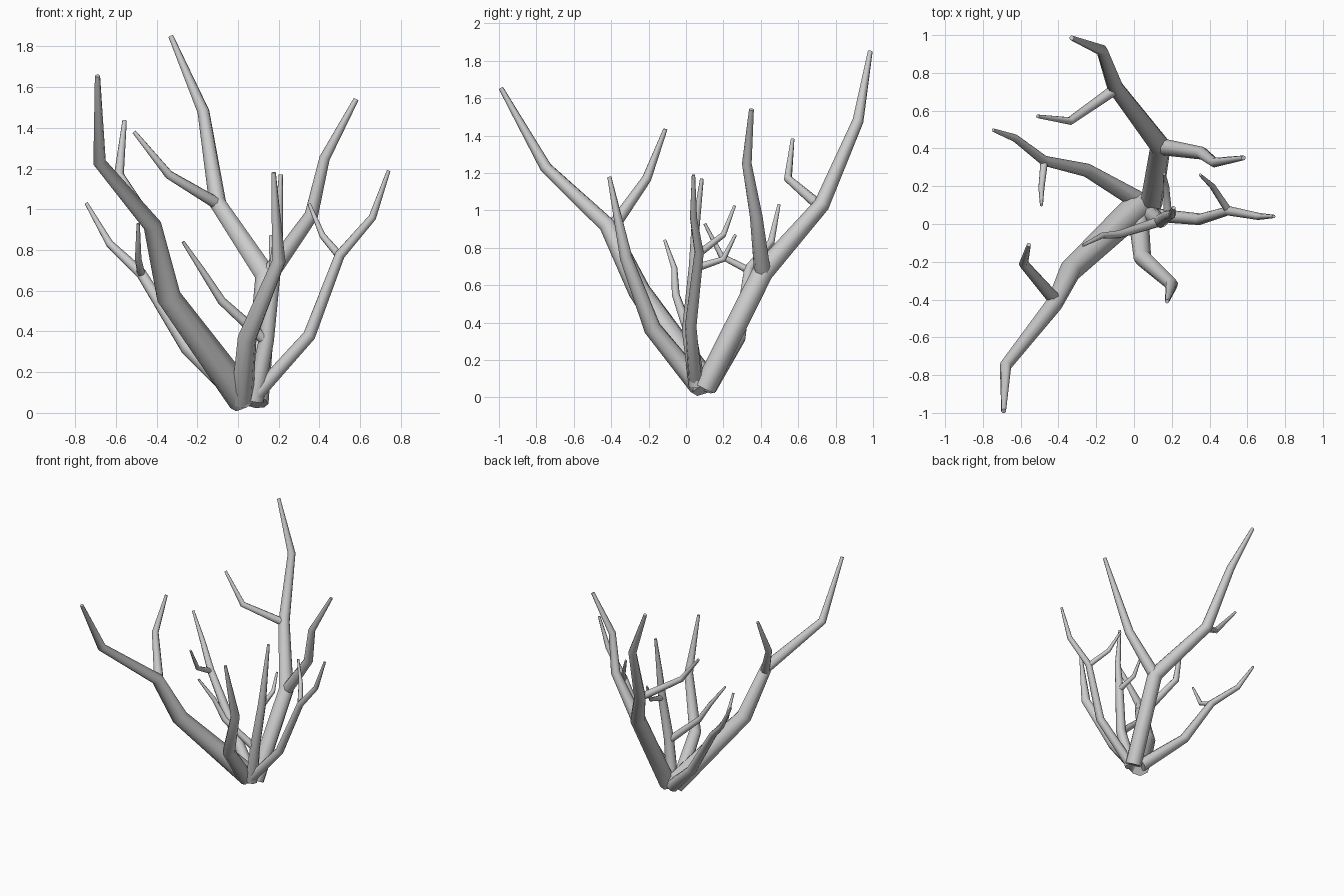
import bpy, bmesh, math
from mathutils import Vector

SIDES = 8

def branch(name, pts):
    """Tapered tube through points (x, y, z, radius), capped at both ends."""
    P = [Vector(p[:3]) for p in pts]
    R = [p[3] for p in pts]
    bm = bmesh.new()
    rings = []
    side = None
    for i, p in enumerate(P):
        a = (p - P[i - 1]).normalized() if i else Vector()
        b = (P[i + 1] - p).normalized() if i < len(P) - 1 else Vector()
        t = (a + b).normalized()
        if side is None:
            side = t.orthogonal()
        side = (side - t * side.dot(t)).normalized()
        up = t.cross(side)
        rings.append([bm.verts.new(p + R[i] * (side * math.cos(k * math.tau / SIDES)
                                               + up * math.sin(k * math.tau / SIDES)))
                      for k in range(SIDES)])
    for r, s in zip(rings, rings[1:]):
        for k in range(SIDES):
            j = (k + 1) % SIDES
            bm.faces.new((r[k], r[j], s[j], s[k])).smooth = True
    bm.faces.new(rings[0][::-1])
    bm.faces.new(rings[-1])
    for e in bm.edges:
        if any(len(f.verts) == SIDES for f in e.link_faces):
            e.smooth = False
    me = bpy.data.meshes.new(name)
    bm.to_mesh(me)
    bm.free()
    ob = bpy.data.objects.new(name, me)
    bpy.context.collection.objects.link(ob)

# front left limb and its fork
branch("front_left_limb", [(.03, .10, .065, .08), (-.34, -.25, .57, .06), (-.42, -.42, .92, .045),
                           (-.68, -.75, 1.23, .032), (-.69, -.99, 1.655, .013)])
branch("front_left_fork", [(-.42, -.40, .90, .035), (-.585, -.21, 1.17, .025), (-.557, -.11, 1.435, .011)])

# tall back limb and its two forks
branch("back_limb", [(.09, .10, .05, .06), (.14, .41, .67, .057), (-.10, .725, 1.03, .043),
                     (-.17, .92, 1.48, .03), (-.33, .985, 1.85, .013)])
branch("back_right_fork", [(.14, .41, .66, .045), (.36, .375, .97, .034), (.425, .325, 1.25, .026),
                           (.58, .35, 1.54, .013)])
branch("back_left_fork", [(-.09, .72, 1.02, .03), (-.34, .545, 1.17, .022), (-.51, .57, 1.38, .01)])

# rear left limb and its fork
branch("rear_left_limb", [(.03, .12, .06, .05), (-.25, .285, .32, .036), (-.475, .335, .685, .027),
                          (-.63, .455, .83, .02), (-.745, .497, 1.03, .009)])
branch("rear_left_fork", [(-.475, .335, .68, .02), (-.49, .19, .755, .016), (-.49, .10, .93, .008)])

# front limb
branch("front_limb", [(.02, .07, .06, .055), (.045, -.18, .37, .047), (.20, -.32, .745, .034),
                      (.175, -.41, 1.18, .011)])

# right limb and its fork
branch("right_limb", [(.08, .05, .08, .036), (.35, .025, .38, .031), (.50, .07, .775, .025),
                      (.66, .04, .96, .019), (.74, .04, 1.19, .009)])
branch("right_fork", [(.50, .07, .77, .02), (.415, .20, .87, .016), (.35, .26, 1.025, .008)])

# centre limb with left and rear forks
branch("centre_limb", [(.08, .06, .06, .045), (.14, .015, .36, .037), (.18, .045, .70, .03),
                       (.20, .05, .90, .022), (.21, .085, 1.17, .01)])
branch("centre_left_fork", [(.14, .015, .35, .028), (-.08, -.055, .55, .021), (-.17, -.062, .69, .016),
                            (-.27, -.113, .84, .008)])
branch("centre_rear_fork", [(.18, .045, .69, .022), (.17, .20, .74, .016), (.16, .265, .87, .008)])
